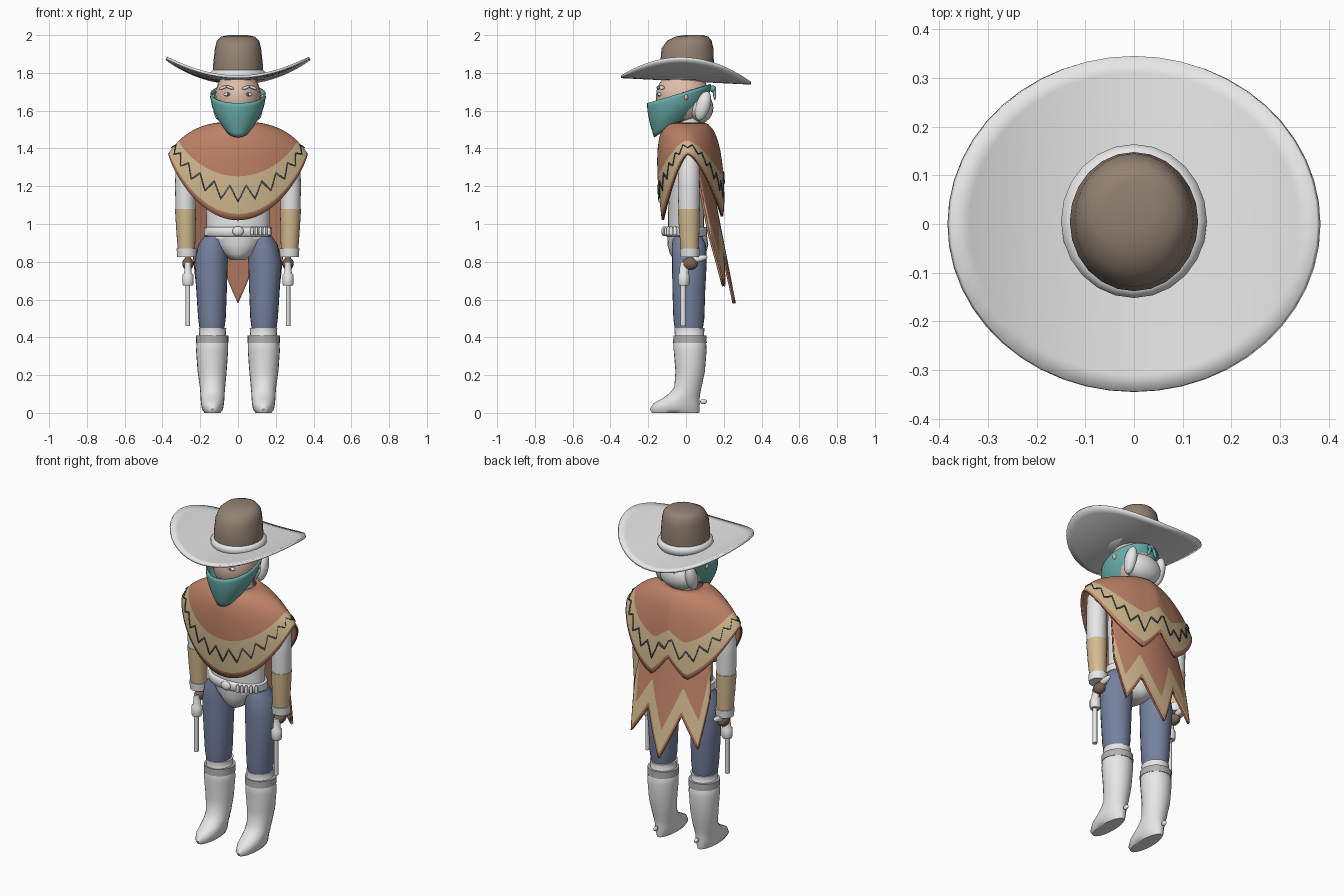
import bpy, bmesh, math
from mathutils import Vector

cube = bpy.data.objects.get("Cube")
if cube:
    bpy.data.objects.remove(cube)


def material(name, r, g, b):
    m = bpy.data.materials.new(name)
    m.use_nodes = True
    m.diffuse_color = (r, g, b, 1)
    m.node_tree.nodes["Principled BSDF"].inputs["Base Color"].default_value = (r, g, b, 1)
    return m


WHITE = material("off_white", .8, .8, .8)
BROWN = material("hat_brown", .29, .22, .17)
TEAL = material("scarf_teal", .14, .42, .4)
ORANGE = material("poncho_orange", .52, .225, .135)
TAN = material("tan", .66, .5, .28)
BLUE = material("trouser_blue", .18, .225, .35)
SKIN = material("skin", .74, .51, .4)
GREY = material("trim_grey", .44, .44, .44)
DARK = material("slate", .09, .1, .13)
GLOVE = material("glove_brown", .2, .125, .08)
TAU = math.tau


def finish(name, bm, mats, thick=0):
    bmesh.ops.recalc_face_normals(bm, faces=bm.faces)
    me = bpy.data.meshes.new(name)
    bm.to_mesh(me)
    bm.free()
    for m in mats:
        me.materials.append(m)
    ob = bpy.data.objects.new(name, me)
    bpy.context.collection.objects.link(ob)
    bpy.ops.object.select_all(action='DESELECT')
    ob.select_set(True)
    bpy.context.view_layer.objects.active = ob
    bpy.ops.object.shade_smooth_by_angle(angle=math.radians(55))
    if thick:
        mod = ob.modifiers.new("thickness", 'SOLIDIFY')
        mod.thickness, mod.offset = thick, 0
    return ob


def sheet(name, rows, mats, bands=None, closed=True, caps=False, thick=0):
    """Skin a list of point rows; bands gives a material index per strip."""
    bm = bmesh.new()
    vs = [[bm.verts.new(p) for p in row] for row in rows]
    n = len(rows[0])
    for i in range(len(rows) - 1):
        for j in range(n if closed else n - 1):
            k = (j + 1) % n
            f = bm.faces.new((vs[i][j], vs[i][k], vs[i + 1][k], vs[i + 1][j]))
            f.material_index = bands[i] if bands else 0
    if caps:
        bm.faces.new(vs[0])
        bm.faces.new(vs[-1])
    return finish(name, bm, mats, thick)


def ellipse(cx, cy, z, rx, ry, n=24):
    return [(cx + rx * math.cos(TAU * j / n), cy + ry * math.sin(TAU * j / n), z) for j in range(n)]


def loft(name, mat, rings, side=1):
    """Stack of ellipses: (centre x, centre y, z, radius x, radius y)."""
    return sheet(name, [ellipse(side * r[0], *r[1:]) for r in rings], [mat], caps=True)


def ball(name, mat, loc, scale, tilt=0):
    bm = bmesh.new()
    bmesh.ops.create_uvsphere(bm, u_segments=20, v_segments=12, radius=1)
    bmesh.ops.scale(bm, vec=scale, verts=bm.verts)
    ob = finish(name, bm, [mat])
    ob.location, ob.rotation_euler = loc, (0, tilt, 0)
    return ob


# Hat: curled brim, band and dented crown
brim = []
for k in (.2, .35, .5, .65, .8, .9, 1):
    brim.append([(x, y, 1.762 + .115 * (x / .38) ** 2 - .05 * y)
                 for x, y, z in ellipse(0, 0, 0, .38 * k, .345 * k, 48)])
sheet("hat_brim", brim, [WHITE], thick=.014)
loft("hat_crown", BROWN, [(0, .005, 1.775, .132, .14), (0, .005, 1.84, .132, .143),
                          (0, .008, 1.93, .122, .137), (0, .018, 1.97, .112, .118),
                          (0, .03, 1.992, .088, .088), (0, .04, 2, .05, .05)])
loft("hat_band", WHITE, [(0, .006, 1.765, .138, .148), (0, .006, 1.78, .15, .158),
                         (0, .006, 1.8, .15, .158), (0, .006, 1.815, .134, .145)])

# Head, hair and face
ball("head", SKIN, (0, -.018, 1.67), (.122, .142, .15))
loft("neck", WHITE, [(0, .015, 1.44, .075, .075), (0, .015, 1.58, .07, .075)])
ball("hair", WHITE, (0, .072, 1.615), (.118, .073, .082))
for side, s in (("left", 1), ("right", -1)):
    ball(side + "_eye", WHITE, (s * .055, -.139, 1.686), (.022, .012, .01))
    ball(side + "_pupil", DARK, (s * .052, -.149, 1.686), (.007, .004, .007))
    ball(side + "_brow_inner", WHITE, (s * .042, -.145, 1.722), (.022, .012, .008), -s * .35)
    ball(side + "_brow_outer", WHITE, (s * .078, -.128, 1.722), (.024, .014, .008), s * .35)
    ball(side + "_ear", SKIN, (s * .135, 0, 1.672), (.013, .012, .016))
    lock = ball(side + "_hair_lock", WHITE, (s * .1, .09, 1.625), (.032, .038, .08))
    lock.rotation_euler.x = -.3

# Face scarf: loop that rises to the back and drops to a rounded chin point
scarf = []
for i in range(9):
    v = i / 8
    row = []
    for j in range(40):
        a = TAU * j / 40
        front = -math.sin(a)
        top = 1.69 - .05 * front
        low = 1.54 - .08 * max(0, front) + .06 * max(0, -front)
        row.append(((.143 - .068 * v ** 2.2) * math.cos(a),
                    -.036 - .008 * v - (.166 - .045 * v ** 1.6) * front, top + (low - top) * v))
    scarf.append(row)
sheet("face_scarf", scarf, [TEAL], thick=.008)
ball("scarf_knot", TEAL, (0, .142, 1.715), (.02, .018, .018))
for s in (1, -1):
    ball("scarf_tail", TEAL, (s * .018, .152, 1.685), (.01, .008, .03), -s * .35)

# Torso, hips and belt
loft("torso", WHITE, [(0, 0, .92, .165, .095), (0, 0, 1.05, .168, .095), (0, .01, 1.25, .18, .1),
                      (0, .01, 1.4, .17, .085), (0, .01, 1.47, .09, .07)])
loft("hips", WHITE, [(0, .01, .81, .04, .07), (0, .01, .84, .08, .095), (0, .01, .89, .13, .108),
                     (0, .005, .95, .168, .105)])
loft("belt", WHITE, [(0, 0, .935, .172, .106), (0, 0, .94, .18, .112), (0, 0, .98, .18, .112),
                     (0, 0, .985, .172, .106)])
ball("buckle", WHITE, (0, -.115, .962), (.03, .016, .026))
for i in range(5):
    x = .075 + .022 * i
    y = -.12 * math.sqrt(1 - (x / .187) ** 2)
    loft("belt_bullet", WHITE, [(x, y, .942, .008, .011), (x, y, .975, .008, .011), (x, y, .987, .003, .004)])

# Limbs, boots and pistols, mirrored
for side, s in (("left", 1), ("right", -1)):
    loft(side + "_trouser_leg", BLUE, [(.138, .015, .45, .066, .075), (.138, .015, .5, .073, .082),
                                       (.14, .015, .65, .081, .087), (.142, .018, .8, .088, .092),
                                       (.132, .015, .89, .078, .09), (.12, .01, .935, .06, .075)], s)
    loft(side + "_boot", WHITE, [(.135, -.055, 0, .042, .125), (.135, -.06, .02, .056, .132),
                                 (.135, -.05, .05, .061, .123), (.135, -.028, .075, .063, .1),
                                 (.135, -.008, .1, .064, .083), (.135, .01, .135, .067, .072),
                                 (.137, .022, .22, .077, .078), (.137, .022, .33, .085, .087),
                                 (.135, .02, .4, .082, .085), (.135, .018, .41, .07, .077),
                                 (.135, .018, .45, .073, .08)], s)
    loft(side + "_boot_band", GREY, [(.136, .021, .37, .086, .089), (.136, .021, .41, .085, .088)], s)
    ball(side + "_spur", WHITE, (s * .135, .093, .06), (.01, .018, .014))
    loft(side + "_sleeve", WHITE, [(.278, .015, 1.07, .053, .055), (.28, .015, 1.2, .053, .058),
                                   (.278, .015, 1.35, .052, .055), (.27, .015, 1.4, .035, .035)], s)
    loft(side + "_forearm_cuff", TAN, [(.273, .02, .86, .046, .047), (.276, .017, .97, .051, .054),
                                       (.278, .015, 1.08, .056, .058)], s)
    loft(side + "_glove_rim", WHITE, [(.272, .02, .825, .05, .05), (.272, .02, .87, .053, .053)], s)
    ball(side + "_hand", GLOVE, (s * .265, .022, .79), (.03, .042, .034))
    loft(side + "_pistol_barrel", WHITE, [(.265, -.015, .46, .012, .014), (.265, -.015, .7, .012, .014)], s)
    loft(side + "_pistol_drum", WHITE, [(.265, -.012, .675, .026, .026), (.265, -.012, .685, .03, .03),
                                        (.265, -.012, .73, .03, .03), (.265, -.012, .74, .02, .024),
                                        (.265, -.005, .8, .016, .026)], s)
    grip = ball(side + "_pistol_grip", WHITE, (s * .265, .065, .815), (.016, .05, .018))
    grip.rotation_euler.x = .25


# Poncho: draped from the neck ring over the shoulders to a curved hem
def drape(a, t):
    c, s = math.cos(a), math.sin(a)
    drop = .35 * abs(s) ** 1.6
    if s > 0:  # split in the back hem
        drop -= .15 * max(0, 1 - abs(.36 * c + .02) / .11)
    depth = .19 if s > 0 else .135
    neck = Vector((.1 * c, .09 * s + .005, 1.535))
    shoulder = Vector((.275 * c, .19 * s, 1.515))
    hem = Vector((.367 * c, depth * s + .01, 1.37 - drop))
    return neck * (1 - t) ** 2 + shoulder * 2 * t * (1 - t) + hem * t * t


def lifted(a, t, h):
    p = drape(a, t)
    n = (drape(a + .01, t) - p).cross(drape(a, t - .01) - p).normalized()
    if n.dot(Vector((math.cos(a), math.sin(a), .3))) < 0:
        n = -n
    return p + n * h


SEG = 96
angles = [TAU * j / SEG for j in range(SEG)]
steps = (0, .12, .25, .37, .49, .61, .73, .81, .89, .965, 1)
sheet("poncho", [[drape(a, t) for a in angles] for t in steps], [ORANGE, TAN],
      bands=[1 if .72 < t < .96 else 0 for t in steps[:-1]], thick=.006)
sheet("poncho_lining", [[lifted(a, t, -.006) for a in angles] for t in steps], [ORANGE], thick=.006)

# Zigzag stitching laid on the pale band
zig = [.845 + .045 * (abs(j % 4 - 2) - 1) for j in range(SEG)]
sheet("poncho_zigzag", [[lifted(a, t + w, .007) for a, t in zip(angles, zig)] for w in (-.008, .008)],
      [DARK], thick=.004)

# Long back cape with three pointed tails and a plain lining
HEM = ((0, .58), (.42, .84), (.8, .67), (1, .95))


def cape_hem(u):
    u = abs(u)
    for (a, za), (b, zb) in zip(HEM, HEM[1:]):
        if u <= b + 1e-6:
            return za + (zb - za) * (u - a) / (b - a)


def cape_rows(inset):
    rows = []
    for i in range(9):
        row = []
        for j in range(-25, 26):
            u = j / 25
            low = cape_hem(u)
            z = low + .03 * i if i < 2 else low + .16 + (1.39 - low - .16) * (i - 2) / 6
            fall = (1.4 - z) / .82
            row.append((u * (.2 + .085 * fall), .1 + .16 * fall - .06 * u * u - inset, z))
        rows.append(row)
    return rows


sheet("back_cape", cape_rows(0), [ORANGE, TAN], bands=[0, 1] + [0] * 6, closed=False, thick=.008)
sheet("back_cape_lining", cape_rows(.009), [ORANGE], closed=False, thick=.01)
